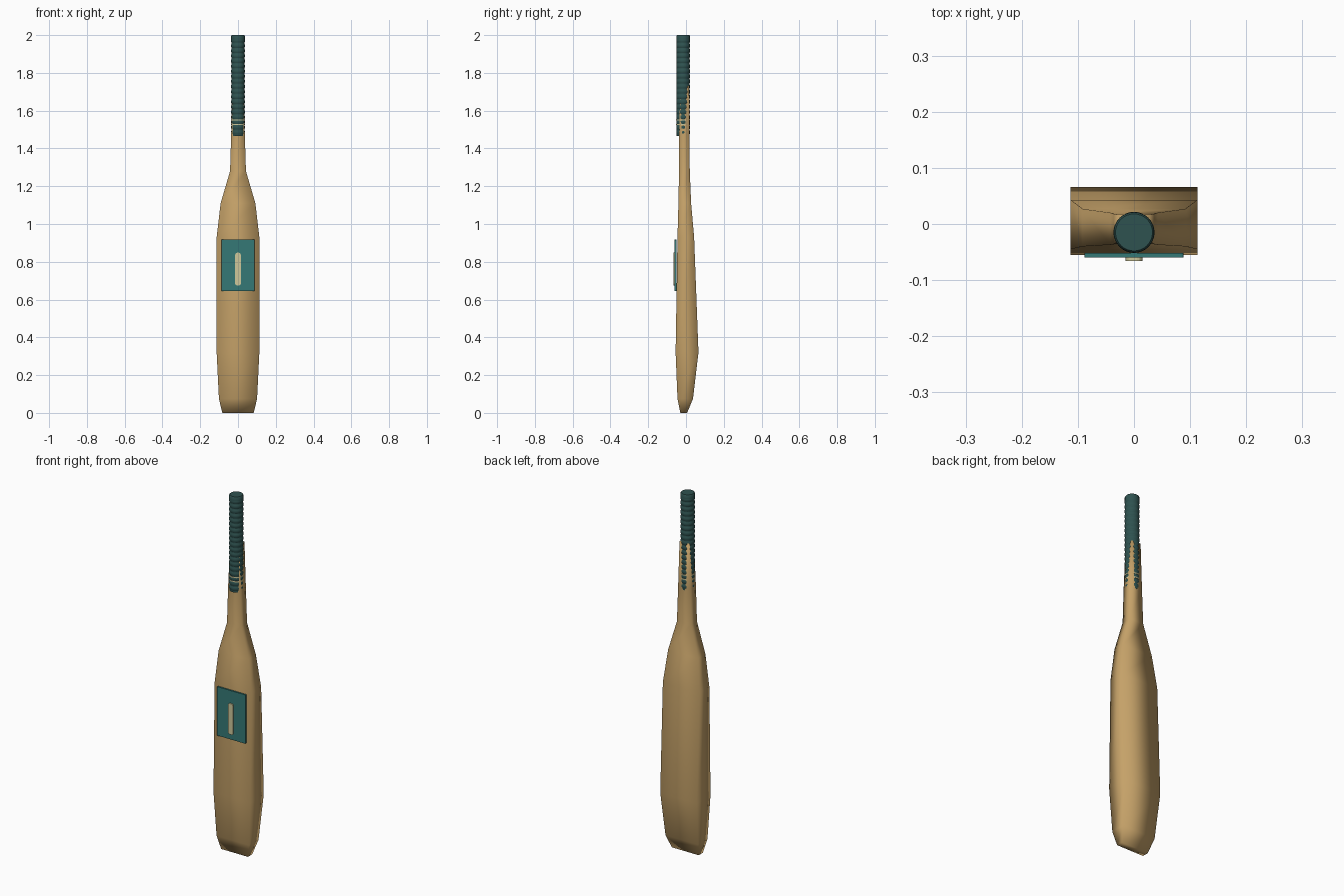
import bpy, bmesh, math

if "Cube" in bpy.data.objects:
    bpy.data.objects.remove(bpy.data.objects["Cube"])


def material(name, rgb):
    m = bpy.data.materials.new(name)
    m.diffuse_color = (*rgb, 1)
    m.use_nodes = True
    m.node_tree.nodes["Principled BSDF"].inputs["Base Color"].default_value = m.diffuse_color
    return m


WOOD = material("willow wood", (0.56, 0.36, 0.14))
GRIP = material("dark teal rubber", (0.028, 0.085, 0.08))
TEAL = material("teal label", (0.035, 0.19, 0.18))
CREAM = material("cream", (0.62, 0.58, 0.33))


def finish(bm, name, mat, angle=None):
    bmesh.ops.recalc_face_normals(bm, faces=bm.faces)
    me = bpy.data.meshes.new(name)
    bm.to_mesh(me)
    bm.free()
    me.materials.append(mat)
    ob = bpy.data.objects.new(name, me)
    bpy.context.collection.objects.link(ob)
    if angle:
        bpy.context.view_layer.objects.active = ob
        ob.select_set(True)
        bpy.ops.object.shade_smooth_by_angle(angle=math.radians(angle))
        ob.select_set(False)
    return ob


def loft(rings, name, mat, angle):
    bm = bmesh.new()
    loops = [[bm.verts.new(p) for p in r] for r in rings]
    n = len(loops[0])
    for a, b in zip(loops, loops[1:]):
        for i in range(n):
            j = (i + 1) % n
            bm.faces.new((a[i], a[j], b[j], b[i]))
    bm.faces.new(loops[0])
    bm.faces.new(loops[-1])
    return finish(bm, name, mat, angle)


def circle(r, z, n=32):
    return [(r * math.cos(2 * math.pi * i / n),
             HANDLE_Y + r * math.sin(2 * math.pi * i / n), z) for i in range(n)]


def plate(name, mat, hx, y0, y1, z0, z1, bevel):
    bm = bmesh.new()
    bmesh.ops.create_cube(bm, size=1)
    for v in bm.verts:
        v.co = (v.co.x * 2 * hx, (y0 + y1) / 2 + v.co.y * (y1 - y0),
                (z0 + z1) / 2 + v.co.z * (z1 - z0))
    edges = [e for e in bm.edges if abs(e.verts[0].co.y - e.verts[1].co.y) > 1e-4]
    bmesh.ops.bevel(bm, geom=edges, offset=bevel, segments=3, profile=0.5, affect='EDGES')
    return finish(bm, name, mat)


HANDLE_Y = -0.015

# Blade with shoulders, neck and splice: z, half width, front y, back y
SECTIONS = [(0.0, 0.083, -0.030, 0.006), (0.075, 0.101, -0.045, 0.037),
            (0.32, 0.113, -0.055, 0.066), (0.93, 0.113, -0.045, 0.043),
            (1.11, 0.092, -0.040, 0.027), (1.28, 0.042, -0.037, 0.020),
            (1.48, 0.036, -0.036, 0.018), (1.73, 0.028, -0.030, 0.017)]
loft([[(-w, f, z), (w, f, z), (w, b, z), (-w, b, z)] for z, w, f, b in SECTIONS],
     "blade", WOOD, 180)

# Handle core
loft([circle(0.034, 1.465), circle(0.034, 1.99), circle(0.031, 2.0)], "handle", GRIP, 40)

# Ribbed grip rings
PITCH = 0.027
for k in range(19):
    z = 1.485 + k * PITCH
    loft([circle(0.034, z - 0.011), circle(0.0365, z - 0.005),
          circle(0.0365, z + 0.005), circle(0.034, z + 0.011)], "grip_rib", GRIP, 60)

# Smooth end cap
loft([circle(0.036, 1.975), circle(0.036, 1.996), circle(0.033, 2.0)], "end_cap", GRIP, 40)

# Two thin binding bands near the grip foot
for z in (1.527, 1.55):
    loft([circle(0.0368, z - 0.003), circle(0.0368, z + 0.003)], "binding_band", CREAM, 40)

# Front label plate and stripe
plate("label", TEAL, 0.088, -0.060, -0.0515, 0.645, 0.918, 0.003)
plate("label_stripe", CREAM, 0.015, -0.066, -0.059, 0.675, 0.848, 0.010)
